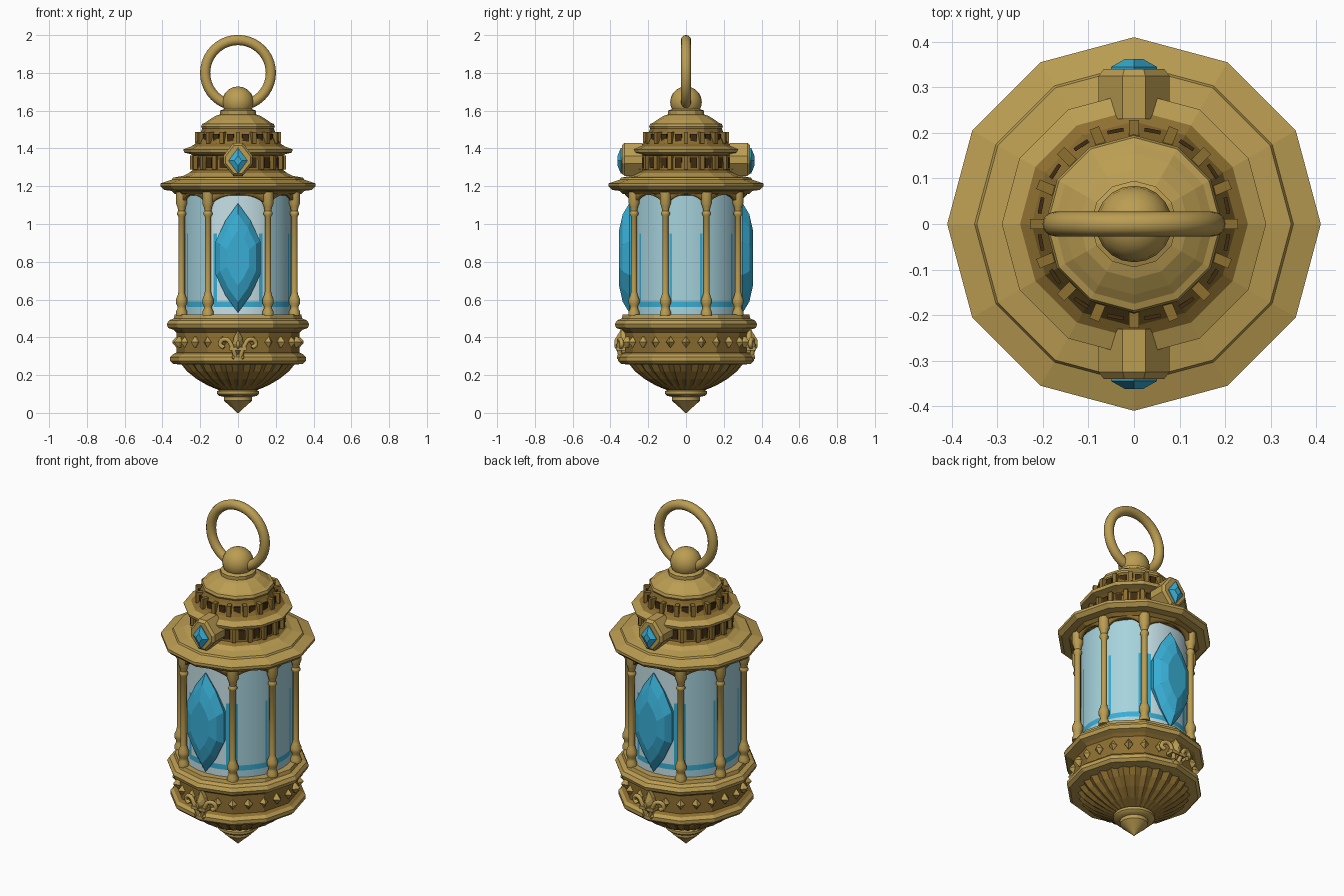
import bpy, bmesh
from math import sin, cos, pi, radians, sqrt

cube = bpy.data.objects.get("Cube")
if cube:
    bpy.data.objects.remove(cube)


def material(name, rgb):
    m = bpy.data.materials.new(name)
    m.use_nodes = True
    m.diffuse_color = (*rgb, 1)
    m.node_tree.nodes["Principled BSDF"].inputs["Base Color"].default_value = (*rgb, 1)
    return m


BRASS = material("brass", (.50, .34, .085))
BRONZE = material("dark bronze", (.27, .16, .03))
HOLE = material("hole brown", (.05, .025, .006))
CRYSTAL = material("crystal blue", (.04, .42, .66))
GLASS = material("pale glass", (.38, .65, .72))
GLOW = material("bright glass", (.62, .83, .88))


def finish(name, bm, mats, smooth=None, turn=0):
    """Turn a bmesh into an object, rotated about the z axis."""
    bmesh.ops.recalc_face_normals(bm, faces=bm.faces)
    me = bpy.data.meshes.new(name)
    bm.to_mesh(me)
    bm.free()
    for m in mats:
        me.materials.append(m)
    ob = bpy.data.objects.new(name, me)
    bpy.context.collection.objects.link(ob)
    ob.rotation_euler.z = radians(turn)
    if smooth:
        bpy.ops.object.select_all(action='DESELECT')
        bpy.context.view_layer.objects.active = ob
        ob.select_set(True)
        bpy.ops.object.shade_smooth_by_angle(angle=radians(smooth))
    return ob


def skin(bm, rings, bands=None):
    """Join closed loops of points, capping both ends."""
    loops = [[bm.verts.new(p) for p in ring] for ring in rings]
    n = len(loops[0])
    for k, (a, b) in enumerate(zip(loops, loops[1:])):
        for i in range(n):
            j = (i + 1) % n
            f = bm.faces.new((a[i], a[j], b[j], b[i]))
            f.material_index = bands[k] if bands else 0
    bm.faces.new(loops[0])
    bm.faces.new(loops[-1])


def lathe(name, profile, n=12, smooth=None, at=(0, 0), mats=(BRASS, BRONZE), flute=0):
    """Profile rows are radius, height and an optional 1 for dark above."""
    bm = bmesh.new()
    rings = [[(at[0] + r * (1 - flute * (i % 2)) * cos(2 * pi * i / n),
               at[1] + r * (1 - flute * (i % 2)) * sin(2 * pi * i / n), z)
              for i in range(n)] for r, z, *_ in profile]
    skin(bm, rings, [int(len(p) > 2) for p in profile])
    return finish(name, bm, mats, smooth)


def loft(name, outline, layers, z, mat, turn=0, x=0):
    """Scaled copies of a front outline, stacked in y."""
    bm = bmesh.new()
    skin(bm, [[(x + px * s, y, z + pz * s) for px, pz in outline] for s, y in layers])
    return finish(name, bm, [mat], None, turn)


def box(name, size, radius, z, mat, turn):
    w, d, h = (s / 2 for s in size)
    return loft(name, [(-w, -h), (w, -h), (w, h), (-w, h)],
                [(1, -radius + d), (1, -radius - d)], z, mat, turn)


def diamond(w, h):
    return [(0, h), (w, 0), (0, -h), (-w, 0)]


def tube(name, points, thick, turn):
    cu = bpy.data.curves.new(name, 'CURVE')
    cu.dimensions = '3D'
    cu.bevel_depth, cu.bevel_resolution, cu.resolution_u = thick, 2, 6
    cu.use_fill_caps = True
    sp = cu.splines.new('BEZIER')
    sp.bezier_points.add(len(points) - 1)
    for b, p in zip(sp.bezier_points, points):
        b.co = p
        b.handle_left_type = b.handle_right_type = 'AUTO'
    cu.materials.append(BRASS)
    ob = bpy.data.objects.new(name, cu)
    bpy.context.collection.objects.link(ob)
    ob.rotation_euler.z = radians(turn)


# Pointed finial, fluted bowl and base
lathe("finial", [(.004, 0), (.03, .025), (.075, .065), (.075, .085), (.1, .09),
                 (.11, .1), (.11, .115), (.09, .125), (.09, .15)], 24, 40)
lathe("bowl", [(.1, .12, 1), (.16, .145, 1), (.22, .18, 1), (.27, .22, 1),
               (.31, .27, 1), (.31, .29, 1)], 56, flute=.06)
lathe("base", [(.3, .255), (.345, .26), (.36, .275), (.36, .295), (.345, .31, 1),
               (.325, .32, 1), (.325, .425, 1), (.34, .44), (.37, .45), (.377, .47),
               (.365, .49), (.34, .5), (.335, .52), (.2, .522)])

# Diamond studs around the base band
for k in range(24):
    if k % 12:
        loft("base_stud", diamond(.022, .03), [(1, -.305), (1, -.325), (.15, -.348)],
             .375, BRASS, k * 15)

# Eaves, two roof tiers and cap
lathe("roof", [(.29, 1.15, 1), (.335, 1.16, 1), (.35, 1.175), (.39, 1.18), (.41, 1.2),
               (.41, 1.215), (.35, 1.235), (.345, 1.245), (.29, 1.255), (.26, 1.27, 1),
               (.24, 1.285, 1), (.235, 1.36, 1), (.25, 1.37), (.285, 1.378), (.29, 1.395),
               (.25, 1.41, 1), (.225, 1.425, 1), (.195, 1.49, 1), (.19, 1.505), (.195, 1.515),
               (.19, 1.53), (.175, 1.535), (.155, 1.55), (.12, 1.572), (.095, 1.58),
               (.095, 1.6), (.07, 1.61), (.05, 1.62)])

# Pierced openings and the little fins between them
for count, r, z, h, skip in ((18, .234, 1.325, .055, 20), (16, .208, 1.457, .04, 0)):
    step = 360 / count
    for k in range(count):
        a = (k + (.5 if count == 16 else 0)) * step
        if a % 180 or not skip:
            box("roof_opening", (.036, .008, h), r, z, HOLE, a)
        box("roof_fin", (.022, .04, h + .02), r, z, BRONZE, a + step / 2)

# Ball and hanging ring
lathe("ball", [(.083 * sin(pi * i / 10) + .001, 1.645 - .083 * cos(pi * i / 10))
               for i in range(11)], 20, 50)
bpy.ops.mesh.primitive_torus_add(location=(0, 0, 1.8), rotation=(pi / 2, 0, 0),
                                 major_radius=.174, minor_radius=.027,
                                 major_segments=40, minor_segments=12)
ring = bpy.context.object
ring.name = "hanging_ring"
ring.data.materials.append(BRASS)
bpy.ops.object.shade_smooth_by_angle(angle=radians(50))

# Posts: the front and back bays are wider than the side bays
POSTS = [30, 70, 110, 150, 210, 250, 290, 330]
for a in POSTS:
    x, y = .318 * sin(radians(a)), -.318 * cos(radians(a))
    lathe("post", [(.03, .515), (.03, .535), (.022, .55), (.022, .565), (.03, .58),
                   (.03, .6), (.02, .625), (.017, .64), (.017, 1.04), (.024, 1.05),
                   (.024, 1.06), (.018, 1.07), (.022, 1.09), (.03, 1.11), (.03, 1.17)],
          10, 40, (x, y))


def around(a, r, z):
    return (r * sin(radians(a)), -r * cos(radians(a)), z)


# Glass panes with a bright-blue inner line, and arches above them
TS = [-1, -.88, -.74, -.4, 0, .4, .74, .88, 1]
ZS = [.515, .56, .59, .95, 1.17]
for a0, a1 in zip(POSTS, POSTS[1:] + [390]):
    mid, half = (a0 + a1) / 2, (a1 - a0) / 2
    wide = half > 25
    bm = bmesh.new()
    grid = [[bm.verts.new(around(mid + t * half, .292, z)) for t in TS] for z in ZS]
    for i in range(len(ZS) - 1):
        for j in range(len(TS) - 1):
            f = bm.faces.new((grid[i][j], grid[i][j + 1], grid[i + 1][j + 1], grid[i + 1][j]))
            side = j in (1, 6) and i in (1, 2)
            f.material_index = int(side or (i == 1 and 0 < j < 7))
    finish("glass_pane", bm, [GLOW if wide else GLASS, CRYSTAL], 40)

    bm = bmesh.new()
    n = 14
    low, high = [], []
    for i in range(n + 1):
        t = 2 * i / n - 1
        low.append(bm.verts.new(around(mid + t * half, .312, 1.07 + .085 * sqrt(1 - t * t))))
        high.append(bm.verts.new(around(mid + t * half, .312, 1.175)))
    for i in range(n):
        bm.faces.new((low[i], low[i + 1], high[i + 1], high[i]))
    arch = finish("arch", bm, [BRONZE], 40)
    thick = arch.modifiers.new("thickness", 'SOLIDIFY')
    thick.thickness, thick.offset = .02, 0

# Ornaments on the front and back
half_gem = [(0, .29), (.065, .2), (.118, .09), (.118, -.09), (.065, -.2)]
gem = half_gem + [(-x, -z) for x, z in half_gem]
leaf = [(0, .075), (.022, .035), (.03, 0), (.014, -.045), (0, -.06),
        (-.014, -.045), (-.03, 0), (-.022, .035)]
frame = [(-.025, .09), (.025, .09), (.078, .02), (.078, -.02), (.025, -.085),
         (-.025, -.085), (-.078, -.02), (-.078, .02)]
for turn in (0, 180):
    loft("large_crystal", gem, [(.9, -.26), (1, -.3), (.8, -.335), (.5, -.355)],
         .82, CRYSTAL, turn)
    loft("medallion", frame, [(1, -.23), (1, -.325), (.85, -.34)], 1.34, BRASS, turn)
    loft("medallion_gem", diamond(.05, .068), [(1, -.33), (1, -.345), (.4, -.362)],
         1.335, CRYSTAL, turn)
    loft("lily_petal", leaf, [(1, -.31), (1, -.345), (.3, -.378)], .365, BRASS, turn)
    box("lily_band", (.09, .05, .018), .345, .34, BRASS, turn)
    for s in (-1, 1):
        tube("lily_scroll", [(s * .012, -.345, .29), (s * .03, -.355, .345),
                             (s * .065, -.35, .39), (s * .095, -.34, .365),
                             (s * .075, -.345, .345)], .012, turn)
        loft("lily_tail", diamond(.02, .03), [(1, -.31), (.3, -.365)], .295, BRASS, turn, s * .025)
